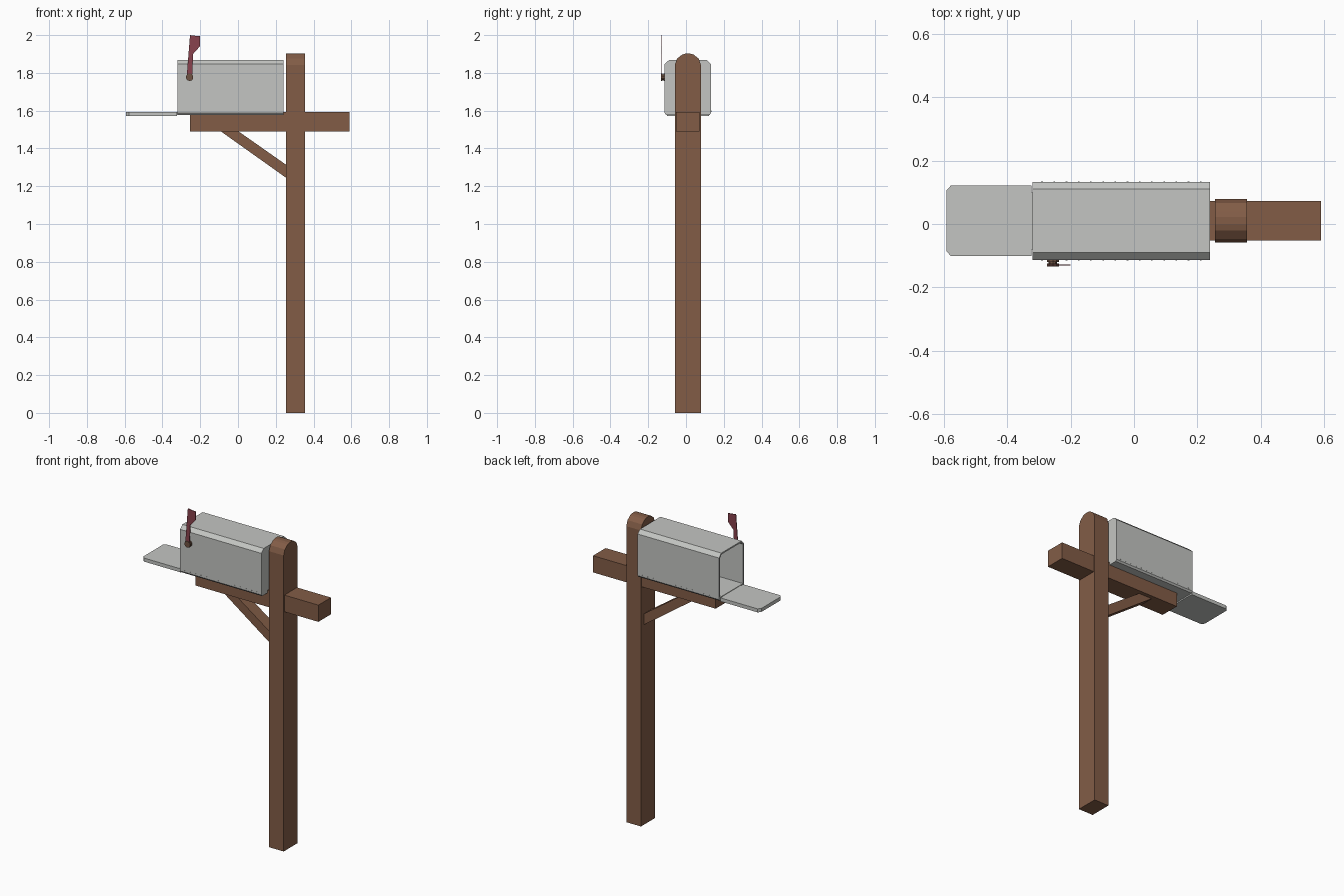
import bpy, bmesh, math
from mathutils import Matrix, Vector

if "Cube" in bpy.data.objects:
    bpy.data.objects.remove(bpy.data.objects["Cube"])


def material(name, rgb):
    m = bpy.data.materials.new(name)
    m.diffuse_color = (*rgb, 1)
    m.use_nodes = True
    m.node_tree.nodes["Principled BSDF"].inputs["Base Color"].default_value = m.diffuse_color
    return m


WOOD = material("brown wood", (0.225, 0.108, 0.062))
METAL = material("grey metal", (0.55, 0.56, 0.54))
RED = material("flag red", (0.25, 0.055, 0.075))
BRONZE = material("pivot brown", (0.16, 0.085, 0.055))
CY = 0.01  # shared centre line in y


def finish(name, bm, mat):
    bmesh.ops.recalc_face_normals(bm, faces=bm.faces)
    me = bpy.data.meshes.new(name)
    bm.to_mesh(me)
    bm.free()
    me.materials.append(mat)
    ob = bpy.data.objects.new(name, me)
    bpy.context.collection.objects.link(ob)
    return ob


def prism(name, pts, axis, lo, hi, mat):
    """Extrude a 2D profile along an axis between lo and hi."""
    place = {"x": lambda p, t: (t, p[0], p[1]),
             "y": lambda p, t: (p[0], t, p[1]),
             "z": lambda p, t: (p[0], p[1], t)}[axis]
    bm = bmesh.new()
    a = [bm.verts.new(place(p, lo)) for p in pts]
    b = [bm.verts.new(place(p, hi)) for p in pts]
    bm.faces.new(a)
    bm.faces.new(b)
    for i in range(len(pts)):
        j = (i + 1) % len(pts)
        bm.faces.new((a[i], a[j], b[j], b[i]))
    return finish(name, bm, mat)


def box(name, x0, x1, y0, y1, z0, z1, mat):
    return prism(name, [(x0, y0), (x1, y0), (x1, y1), (x0, y1)], "z", z0, z1, mat)


def mirrored(half):
    """Complete a half profile of (offset, z) points about the centre line."""
    return [(CY + y, z) for y, z in half] + [(CY - y, z) for y, z in reversed(half)]


def add_cylinder(bm, x, y, z, r, depth, sides):
    m = Matrix.Translation((x, y, z)) @ Matrix.Rotation(math.pi / 2, 4, "X")
    bmesh.ops.create_cone(bm, cap_ends=True, segments=sides, radius1=r,
                          radius2=r, depth=depth, matrix=m)


# Timber post with a rounded cap
prism("post", mirrored([(0.069, 0), (0.069, 1.843), (0.057, 1.876), (0.03, 1.897), (0.012, 1.902)]),
      "x", 0.255, 0.356, WOOD)

# Cross beam and diagonal brace
box("cross_beam", -0.255, 0.59, -0.052, 0.072, 1.49, 1.594, WOOD)
prism("brace", [(-0.093, 1.492), (0.0, 1.492), (0.257, 1.312), (0.257, 1.243)],
      "y", CY - 0.038, CY + 0.038, WOOD)

# Hollow mailbox shell: open at -x, closed at +x
outer = mirrored([(0.115, 1.577), (0.123, 1.587), (0.123, 1.846), (0.1, 1.868)])
inner = mirrored([(0.113, 1.597), (0.113, 1.599), (0.113, 1.842), (0.096, 1.859)])
bm = bmesh.new()
X0, X1, XI = -0.32, 0.24, 0.23
rings = [[bm.verts.new((x, *p)) for p in prof]
         for x, prof in ((X1, outer), (X0, outer), (X0, inner), (XI, inner))]
bm.faces.new(rings[0])
bm.faces.new(rings[3])
for a, b in zip(rings, rings[1:]):
    for i in range(len(a)):
        j = (i + 1) % len(a)
        bm.faces.new((a[i], a[j], b[j], b[i]))
finish("mailbox_shell", bm, METAL)

# Rivets along the lower edge of both sides
bm = bmesh.new()
for side in (-1, 1):
    for i in range(14):
        add_cylinder(bm, X0 + 0.03 + i * 0.0385, CY + side * 0.123, 1.597, 0.003, 0.003, 6)
finish("rivets", bm, METAL)

# Open door lying flat, with cut outer corners, and its hinge strip
prism("door", [(-0.324, CY - 0.111), (-0.324, CY + 0.111), (-0.578, CY + 0.111),
               (-0.592, CY + 0.095), (-0.592, CY - 0.095), (-0.578, CY - 0.111)],
      "z", 1.572, 1.594, METAL)
box("door_hinge", -0.328, -0.312, CY - 0.09, CY + 0.09, 1.58, 1.594, METAL)

# Raised flag and its stepped pivot
prism("flag", [(-0.272, 1.775), (-0.243, 1.775), (-0.238, 1.9), (-0.2, 1.942),
               (-0.2, 1.995), (-0.214, 1.995), (-0.254, 2.0)],
      "y", -0.131, -0.127, RED)
bm = bmesh.new()
add_cylinder(bm, -0.256, -0.117, 1.777, 0.014, 0.02, 10)
add_cylinder(bm, -0.256, -0.115, 1.777, 0.02, 0.01, 10)
add_cylinder(bm, -0.256, -0.129, 1.777, 0.02, 0.009, 10)
finish("flag_pivot", bm, BRONZE)
